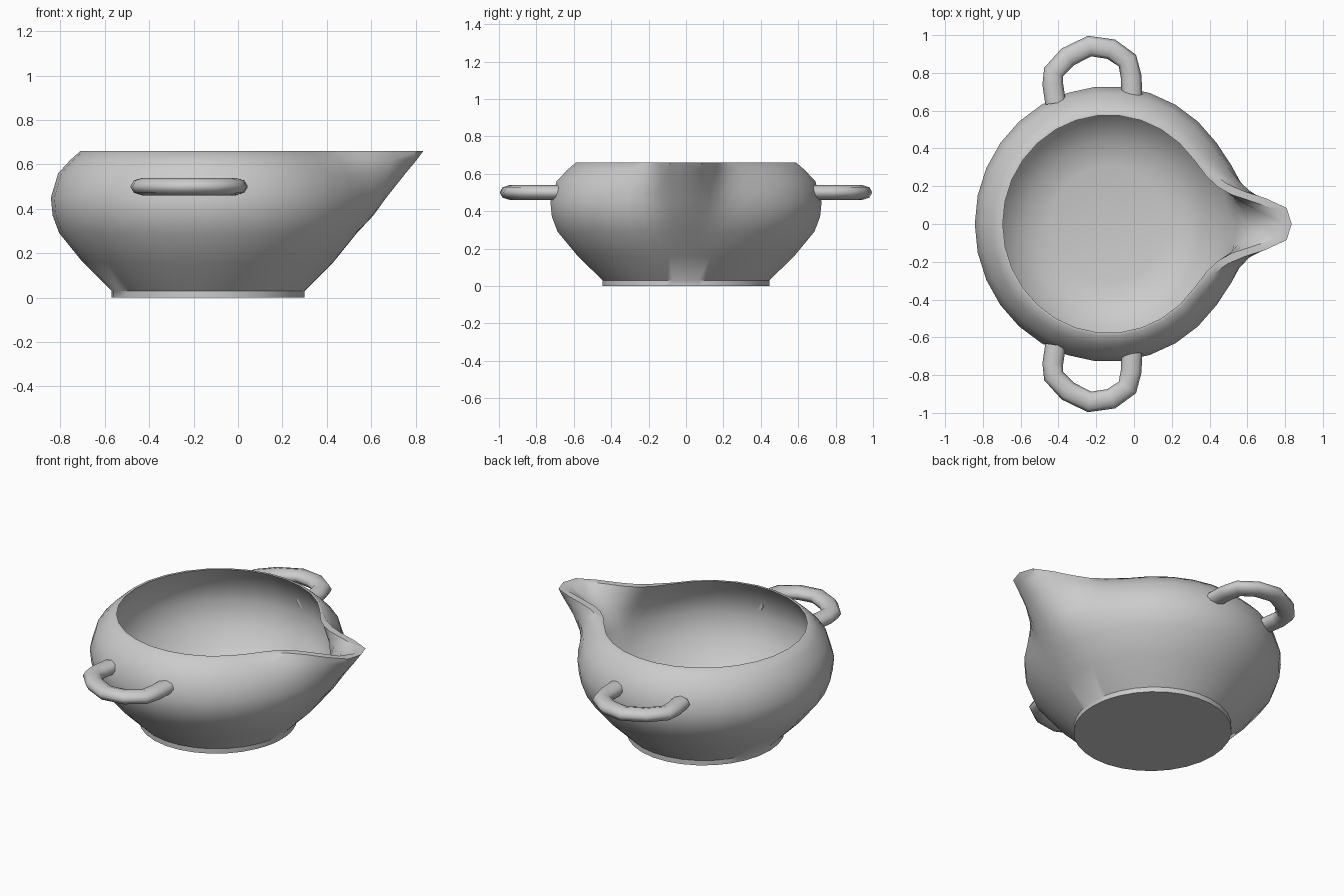
import bpy, bmesh
from math import radians, sin, cos

if "Cube" in bpy.data.objects:
    bpy.data.objects.remove(bpy.data.objects["Cube"])

CX = -0.135      # axis of the round body
Y_STRETCH = 1.03


def spike(deg):
    """Pouring spout bulge, 1 straight ahead (+x) fading to 0 at the sides."""
    pts = [(0, 1), (5, 0.94), (9, 0.68), (13, 0.42), (18, 0.22), (25, 0.09), (36, 0), (400, 0)]
    for (a0, v0), (a1, v1) in zip(pts, pts[1:]):
        if deg <= a1:
            return v0 + (v1 - v0) * (deg - a0) / (a1 - a0)
    return 0


def smooth(obj, angle):
    bpy.ops.object.select_all(action='DESELECT')
    obj.select_set(True)
    bpy.context.view_layer.objects.active = obj
    bpy.ops.object.shade_smooth_by_angle(angle=radians(angle))


# Bowl: stacked rings (height, radius, spout reach), outside then inside
outer = [(0, .435, 0), (.03, .435, 0), (.16, .565, 0), (.29, .67, 0), (.37, .70, .045),
         (.45, .708, .095), (.56, .675, .215), (.62, .62, .32), (.66, .575, .395)]
inner = [(.66, .56, .375), (.61, .595, .23), (.52, .645, .09), (.42, .66, .02),
         (.29, .63, 0), (.16, .53, 0), (.08, .43, 0), (.05, .30, 0)]
half = [0, 5, 9, 13, 18, 25, 36] + [36 + 12 * i for i in range(1, 13)]
angles = half + [-a for a in reversed(half[1:-1])]

bm = bmesh.new()
rings = []
for i, (z, r, s) in enumerate(outer + inner):
    narrow = 1.25 if i >= len(outer) else 1.0
    ring = []
    for a in angles:
        d = r + s * spike(abs(a) * narrow)
        ring.append(bm.verts.new((CX + d * cos(radians(a)), Y_STRETCH * d * sin(radians(a)), z)))
    rings.append(ring)
n = len(angles)
for lo, hi in zip(rings, rings[1:]):
    for i in range(n):
        j = (i + 1) % n
        bm.faces.new((lo[i], lo[j], hi[j], hi[i]))
bm.faces.new(list(reversed(rings[0])))
bm.faces.new(rings[-1])
bmesh.ops.recalc_face_normals(bm, faces=bm.faces)
mesh = bpy.data.meshes.new("bowl")
bm.to_mesh(mesh)
bm.free()
bowl = bpy.data.objects.new("bowl", mesh)
bpy.context.collection.objects.link(bowl)
smooth(bowl, 45)


# Side handles: flattened tube loops on both sides
path = [(-.415, .64), (-.43, .74), (-.425, .805), (-.35, .885), (-.235, .942),
        (-.12, .925), (-.035, .865), (-.015, .78), (-.01, .66)]


def handle(name, side):
    curve = bpy.data.curves.new(name, 'CURVE')
    curve.dimensions = '3D'
    curve.bevel_depth = 0.055
    curve.bevel_resolution = 2
    curve.use_fill_caps = True
    spline = curve.splines.new('POLY')
    spline.points.add(len(path) - 1)
    for p, (x, y) in zip(spline.points, path):
        p.co = (x, y * side, 0, 1)
    obj = bpy.data.objects.new(name, curve)
    obj.location.z = 0.5
    obj.scale.z = 0.72
    bpy.context.collection.objects.link(obj)
    bpy.ops.object.select_all(action='DESELECT')
    obj.select_set(True)
    bpy.context.view_layer.objects.active = obj
    bpy.ops.object.convert(target='MESH')
    smooth(bpy.context.view_layer.objects.active, 60)


handle("back_handle", 1)
handle("front_handle", -1)
